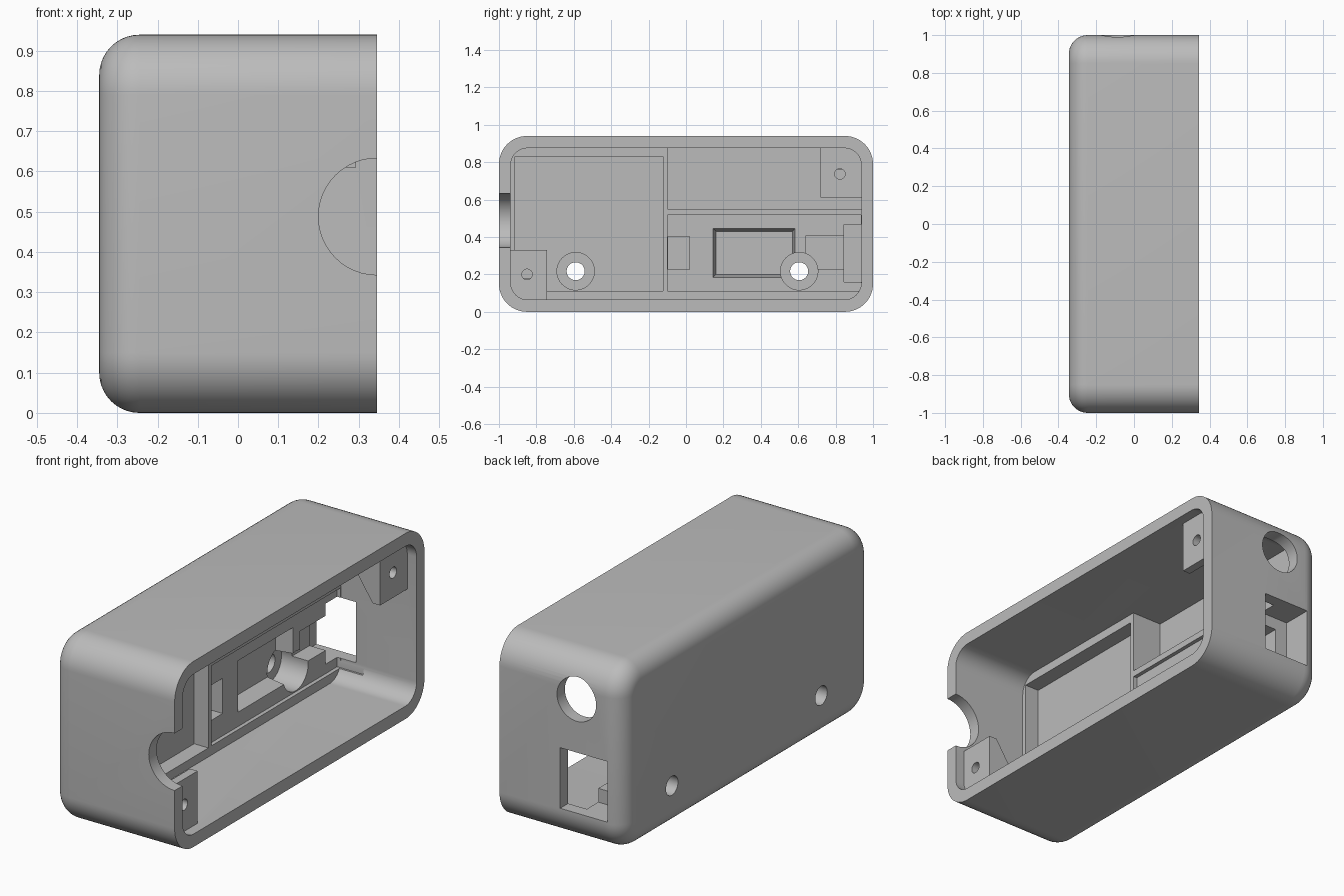
import bpy, bmesh, math
from mathutils import Matrix, Vector

cube = bpy.data.objects.get("Cube")
if cube:
    bpy.data.objects.remove(cube, do_unlink=True)

grey = bpy.data.materials.new("light_grey_plastic")
grey.use_nodes = True
colour = (0.5, 0.5, 0.5, 1)
grey.diffuse_color = colour
grey.node_tree.nodes["Principled BSDF"].inputs["Base Color"].default_value = colour

MID_Z, TOP = 0.47, 0.94


def finish(bm, name):
    bmesh.ops.recalc_face_normals(bm, faces=bm.faces)
    mesh = bpy.data.meshes.new(name)
    bm.to_mesh(mesh)
    bm.free()
    mesh.materials.append(grey)
    ob = bpy.data.objects.new(name, mesh)
    bpy.context.collection.objects.link(ob)
    return ob


def loft(name, rings):
    """Close a skin over successive rings of points."""
    bm = bmesh.new()
    loops = [[bm.verts.new(p) for p in ring] for ring in rings]
    n = len(loops[0])
    for a, b in zip(loops, loops[1:]):
        for i in range(n):
            j = (i + 1) % n
            bm.faces.new((a[i], a[j], b[j], b[i]))
    bm.faces.new(loops[0])
    bm.faces.new(loops[-1])
    return finish(bm, name)


def rounded_ring(x, half_y, half_z, r, steps=14):
    """Rounded rectangle in the yz plane."""
    ring = []
    for k, (sy, sz) in enumerate(((1, 1), (-1, 1), (-1, -1), (1, -1))):
        for i in range(steps + 1):
            a = math.pi / 2 * (k + i / steps)
            ring.append((x, sy * (half_y - r) + r * math.cos(a),
                         MID_Z + sz * (half_z - r) + r * math.sin(a)))
    return ring


def box(name, x, y, z):
    return loft(name, [[(u, y[0], z[0]), (u, y[1], z[0]),
                        (u, y[1], z[1]), (u, y[0], z[1])] for u in x])


def cylinder(name, axis, centre, r, length):
    bm = bmesh.new()
    bmesh.ops.create_cone(bm, cap_ends=True, segments=48, radius1=r, radius2=r, depth=length)
    turn = Matrix.Rotation(math.pi / 2, 4, "Y" if axis == "x" else "X")
    bmesh.ops.transform(bm, matrix=Matrix.Translation(Vector(centre)) @ turn, verts=bm.verts)
    return finish(bm, name)


def combine(body, tool, operation):
    mod = body.modifiers.new(tool.name, "BOOLEAN")
    mod.operation, mod.object, mod.solver = operation, tool, "EXACT"
    bpy.context.view_layer.objects.active = body
    bpy.ops.object.modifier_apply(modifier=mod.name)
    bpy.data.objects.remove(tool, do_unlink=True)


# Outer shell: rounded back edge, square open rim
rings, fillet = [], 0.1
for i in range(11):
    a = math.pi / 2 * i / 10
    inset = fillet * (1 - math.sin(a))
    rings.append(rounded_ring(-0.345 + fillet * (1 - math.cos(a)),
                              1 - inset, MID_Z - inset, 0.15 - inset))
rings.append(rounded_ring(0.345, 1, MID_Z, 0.15))
body = loft("enclosure_shell", rings)

# Main cavity
combine(body, loft("cavity", [rounded_ring(x, 0.937, 0.405, 0.09) for x in (-0.25, 0.5)]),
        "DIFFERENCE")

# Raised beds and the two diagonal screw bosses
combine(body, box("battery_bed", (-0.27, -0.08), (-0.95, -0.1), (0.06, 0.885)), "UNION")
combine(body, box("board_bed", (-0.265, -0.08), (-0.3, 0.95), (0.06, 0.55)), "UNION")
for side, inner in ((-1, 0.742), (1, 0.72)):
    profile = [(0.293, 0.06), (0.293, 0.33), (0.25, 0.33), (0.07, 0.06)]
    if side > 0:
        profile = [(x, TOP - z) for x, z in profile]
    combine(body, loft("screw_boss", [[(x, side * y, z) for x, z in profile]
                                      for y in (inner, 0.945)]), "UNION")

# Pockets and openings
cuts = [
    box("battery_pocket", (-0.16, 0.05), (-0.915, -0.122), (0.11, 0.83)),
    box("board_pocket", (-0.1, 0.05), (-0.098, 0.936), (0.112, 0.517)),
    box("wire_notch", (-0.17, 0.05), (-0.097, 0.02), (0.225, 0.403)),
    box("plug_recess", (-0.19, 0.05), (0.64, 0.86), (0.23, 0.405)),
    box("socket_opening", (-0.26, 0.005), (0.845, 1.1), (0.16, 0.467)),
    cylinder("cable_hole", "y", (-0.087, 1, 0.735), 0.11, 0.2),
    cylinder("front_notch", "y", (0.345, -1, 0.488), 0.145, 0.2),
    cylinder("boss_hole_front", "x", (0.25, -0.85, 0.2), 0.028, 0.2),
    cylinder("boss_hole_back", "x", (0.25, 0.823, 0.737), 0.028, 0.2),
    loft("chip_recess", [[(x, y0, z0), (x, y1, z0), (x, y1, z1), (x, y0, z1)]
                         for x, y0, y1, z0, z1 in ((-0.19, 0.16, 0.57, 0.2, 0.43),
                                                   (-0.09, 0.143, 0.583, 0.183, 0.447))]),
]
for y in (-0.59, 0.605):
    cuts.append(cylinder("screw_head_recess", "x", (-0.1, y, 0.217), 0.1, 0.3))
    cuts.append(cylinder("mounting_hole", "x", (-0.25, y, 0.217), 0.048, 0.4))
for cut in cuts:
    combine(body, cut, "DIFFERENCE")

bpy.ops.object.select_all(action="DESELECT")
body.select_set(True)
bpy.context.view_layer.objects.active = body
bpy.ops.object.shade_smooth_by_angle(angle=math.radians(30))
